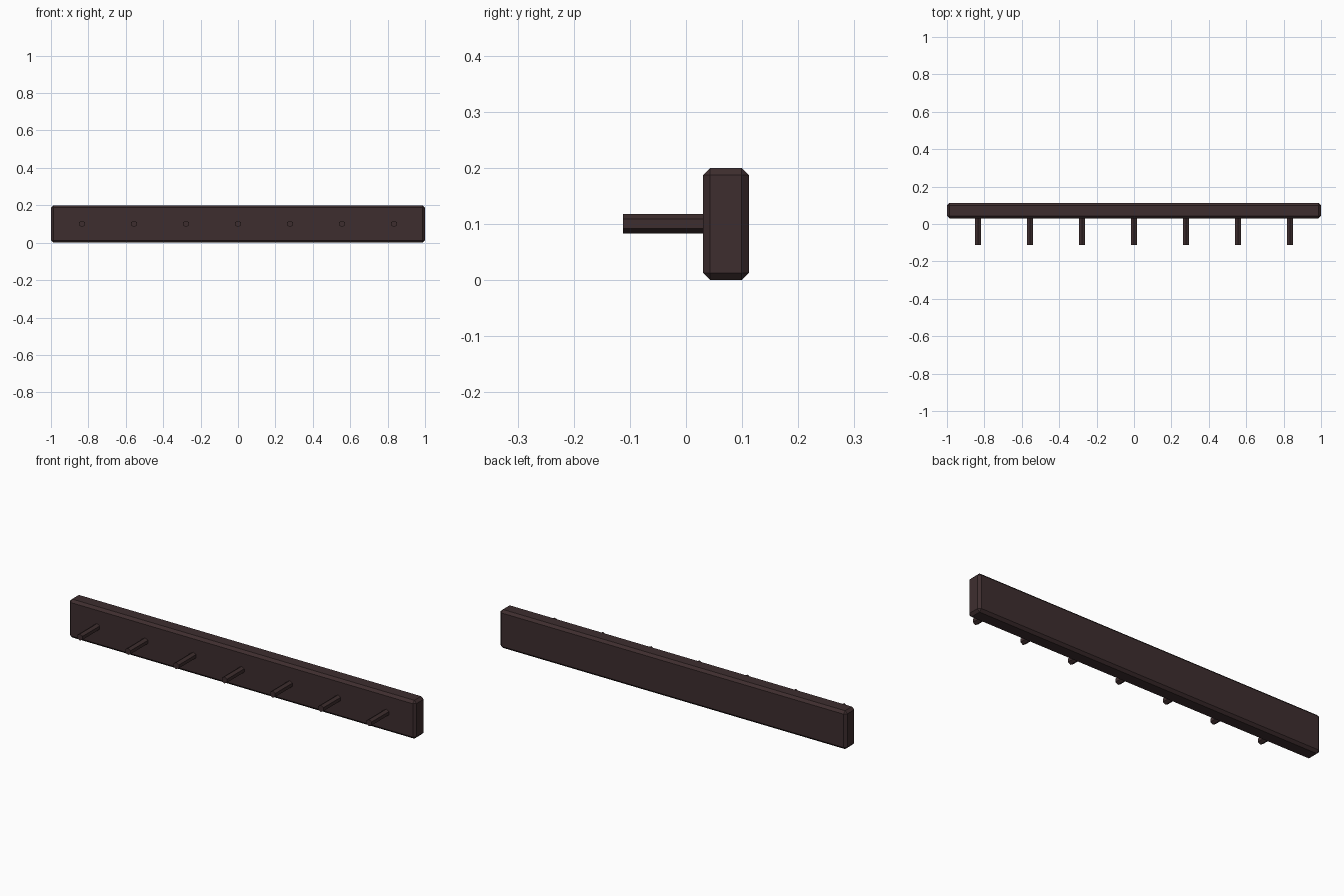
import bpy, bmesh, math
from mathutils import Matrix

if "Cube" in bpy.data.objects:
    bpy.data.objects.remove(bpy.data.objects["Cube"])

wood = bpy.data.materials.new("dark brown wood")
wood.diffuse_color = (0.048, 0.027, 0.028, 1)
wood.use_nodes = True
wood.node_tree.nodes["Principled BSDF"].inputs["Base Color"].default_value = wood.diffuse_color


def add_object(name, bm):
    mesh = bpy.data.meshes.new(name)
    bm.to_mesh(mesh)
    bm.free()
    mesh.materials.append(wood)
    obj = bpy.data.objects.new(name, mesh)
    bpy.context.collection.objects.link(obj)
    return obj


# Back board: long box with chamfered edges
Y0, Y1 = 0.03, 0.112
bm = bmesh.new()
bmesh.ops.create_cube(bm, size=1, matrix=Matrix.Translation((0, (Y0 + Y1) / 2, 0.1))
                      @ Matrix.Diagonal((2, Y1 - Y0, 0.2, 1)))
bmesh.ops.bevel(bm, geom=bm.edges[:], offset=0.013, segments=1,
                profile=0.5, affect='EDGES')
add_object("back_board", bm)

# Hexagonal pegs with a corner pointing up, slightly sunk into the board
PEG_FRONT, PEG_BACK = -0.112, 0.04
for i in range(7):
    bm = bmesh.new()
    bmesh.ops.create_cone(bm, cap_ends=True, segments=6, radius1=0.0175,
                          radius2=0.0175, depth=PEG_BACK - PEG_FRONT)
    # keep a corner on the local y axis, which becomes z after the turn
    top = max(v.co.y for v in bm.verts)
    if top < 0.017:
        bmesh.ops.rotate(bm, verts=bm.verts, matrix=Matrix.Rotation(math.pi / 6, 3, 'Z'))
    bmesh.ops.rotate(bm, verts=bm.verts, matrix=Matrix.Rotation(math.pi / 2, 3, 'X'))
    bmesh.ops.translate(bm, verts=bm.verts,
                        vec=((i - 3) * 0.278, (PEG_FRONT + PEG_BACK) / 2, 0.1005))
    add_object(f"peg_{i + 1}", bm)
